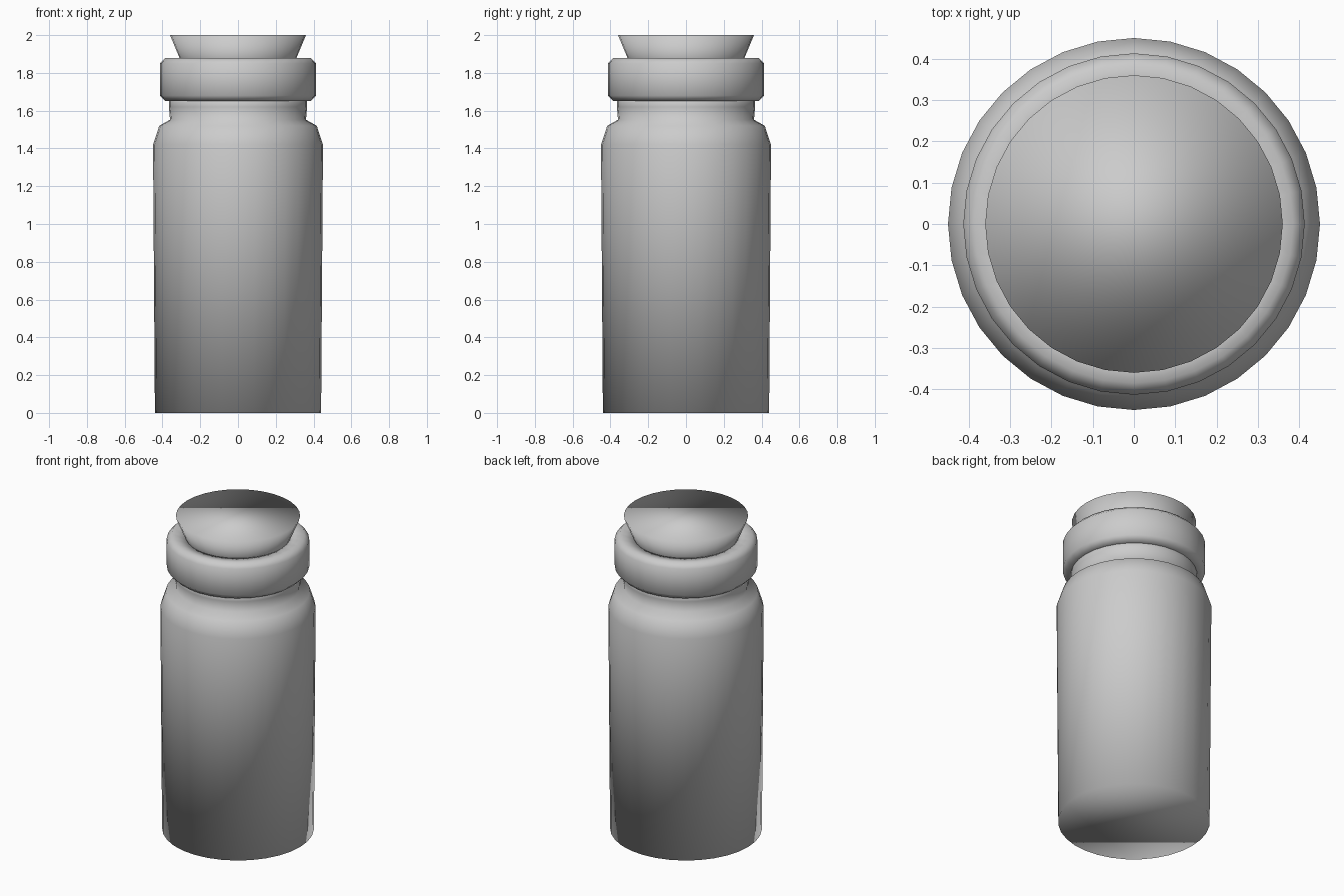
import bpy, bmesh, math

SIDES = 32

cube = bpy.data.objects.get("Cube")
if cube:
    bpy.data.objects.remove(cube, do_unlink=True)

grey = bpy.data.materials.new("plain_grey")
grey.use_nodes = True
colour = (0.6, 0.6, 0.6, 1)
grey.diffuse_color = colour
grey.node_tree.nodes["Principled BSDF"].inputs["Base Color"].default_value = colour


def lathe(name, profile, closed=False):
    """Revolve a (radius, height) profile; open profiles get flat end caps."""
    bm = bmesh.new()
    rings = []
    for r, z in profile:
        rings.append([bm.verts.new((r * math.cos(a), r * math.sin(a), z))
                      for a in (math.tau * i / SIDES for i in range(SIDES))])
    pairs = list(zip(rings, rings[1:]))
    if closed:
        pairs.append((rings[-1], rings[0]))
    else:
        bm.faces.new(rings[0][::-1])
        bm.faces.new(rings[-1])
    for low, high in pairs:
        for i in range(SIDES):
            j = (i + 1) % SIDES
            bm.faces.new((low[i], low[j], high[j], high[i]))
    bmesh.ops.recalc_face_normals(bm, faces=bm.faces)
    for face in bm.faces:
        face.smooth = True
    mesh = bpy.data.meshes.new(name)
    bm.to_mesh(mesh)
    bm.free()
    mesh.materials.append(grey)
    obj = bpy.data.objects.new(name, mesh)
    bpy.context.collection.objects.link(obj)
    return obj


# Bottle body with rounded shoulder and short neck
lathe("bottle_body", [(0.44, 0), (0.45, 1.42), (0.417, 1.52),
                      (0.36, 1.552), (0.366, 1.62), (0.366, 1.68)])

# Thick rounded collar around the mouth
lathe("collar_ring", [(0.30, 1.66), (0.385, 1.65), (0.413, 1.68),
                      (0.413, 1.85), (0.385, 1.88), (0.30, 1.87)], closed=True)

# Tapered stopper
lathe("stopper", [(0.26, 1.76), (0.36, 2.0)])
